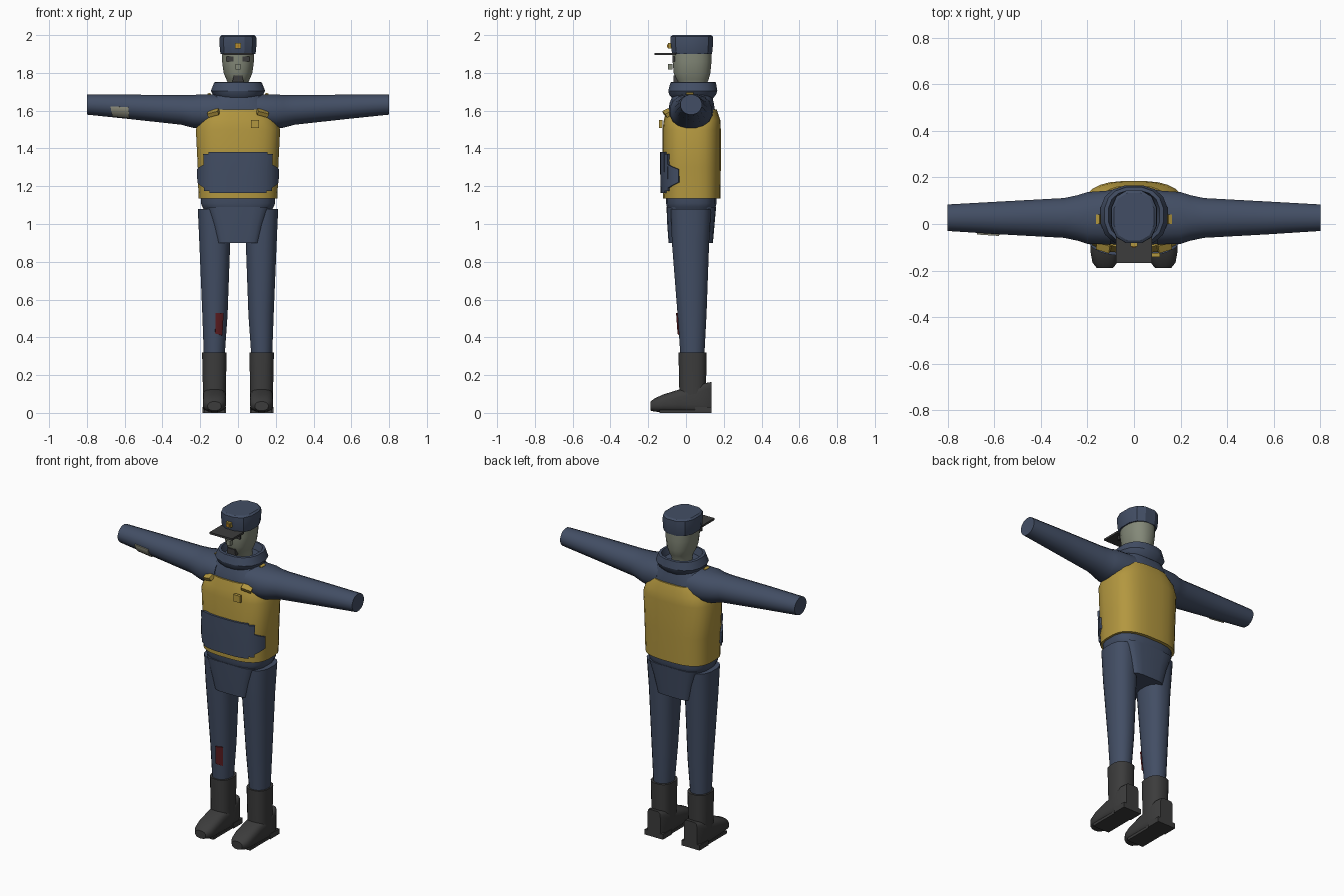
import bpy, bmesh, math
from mathutils import Matrix

if "Cube" in bpy.data.objects:
    bpy.data.objects.remove(bpy.data.objects["Cube"])


def material(name, rgb):
    m = bpy.data.materials.new(name)
    m.diffuse_color = (*rgb, 1)
    m.use_nodes = True
    m.node_tree.nodes["Principled BSDF"].inputs["Base Color"].default_value = m.diffuse_color
    return m


BLUE = material("uniform blue", (0.055, 0.076, 0.128))
YELLOW = material("vest yellow", (0.45, 0.31, 0.05))
DARK = material("boot grey", (0.045, 0.045, 0.045))
SKIN = material("pale skin", (0.23, 0.25, 0.19))
PATCH = material("patch grey", (0.29, 0.29, 0.22))
RED = material("dark red", (0.11, 0.012, 0.015))
ORANGE = material("badge orange", (0.50, 0.22, 0.015))


def finish(name, bm, mat, angle=35):
    bmesh.ops.recalc_face_normals(bm, faces=bm.faces)
    me = bpy.data.meshes.new(name)
    bm.to_mesh(me)
    bm.free()
    me.materials.append(mat)
    me.shade_smooth()
    me.set_sharp_from_angle(angle=math.radians(angle))
    ob = bpy.data.objects.new(name, me)
    bpy.context.collection.objects.link(ob)
    return ob


def point(ring, t, axis, grow=0.0):
    """Point at angle t on a rounded section (pos, centre a, centre b, radius a, radius b, exponent)."""
    p, ca, cb, ra, rb, e = ring
    c, s = math.cos(t), math.sin(t)
    a = ca + (ra + grow) * math.copysign(abs(c) ** (2 / e), c)
    b = cb + (rb + grow) * math.copysign(abs(s) ** (2 / e), s)
    return {"z": (a, b, p), "x": (p, a, b), "y": (a, p, b)}[axis]


def loft(name, rings, mat, axis="z", n=16, angle=35):
    bm = bmesh.new()
    loops = [[bm.verts.new(point(r, 2 * math.pi * (i + 0.5) / n, axis)) for i in range(n)]
             for r in rings]
    for lo, hi in zip(loops, loops[1:]):
        for i in range(n):
            bm.faces.new((lo[i], lo[(i + 1) % n], hi[(i + 1) % n], hi[i]))
    bm.faces.new(loops[0][::-1])
    bm.faces.new(loops[-1])
    return finish(name, bm, mat, angle)


def section(rings, p):
    """Section of a loft interpolated at position p."""
    rs = sorted(rings)
    for a, b in zip(rs, rs[1:]):
        if a[0] <= p <= b[0]:
            k = (p - a[0]) / (b[0] - a[0])
            return tuple(u + (v - u) * k for u, v in zip(a, b))
    return rs[0] if p < rs[0][0] else rs[-1]


def wrap(name, rings, mat, axis, angles, span0, span1, grow=0.006, cols=12):
    """Thin plate lying on a loft; its span along the axis goes from span0 to span1."""
    bm = bmesh.new()
    rows, grid = 5, {}
    for side in (0, 1):
        for i in range(cols + 1):
            k = i / cols
            t = math.radians(angles[0] + (angles[1] - angles[0]) * k)
            lo = span0[0] + (span1[0] - span0[0]) * k
            hi = span0[1] + (span1[1] - span0[1]) * k
            for j in range(rows + 1):
                r = section(rings, lo + (hi - lo) * j / rows)
                grid[side, i, j] = bm.verts.new(point(r, t, axis, grow if side else -0.003))
    for side in (0, 1):
        for i in range(cols):
            for j in range(rows):
                bm.faces.new([grid[side, i + a, j + b] for a, b in ((0, 0), (1, 0), (1, 1), (0, 1))])
    edge = ([(i, 0) for i in range(cols)] + [(cols, j) for j in range(rows)]
            + [(i, rows) for i in range(cols, 0, -1)] + [(0, j) for j in range(rows, 0, -1)])
    for a, b in zip(edge, edge[1:] + edge[:1]):
        bm.faces.new((grid[0, *a], grid[0, *b], grid[1, *b], grid[1, *a]))
    return finish(name, bm, mat)


def box(name, loc, size, mat, rot=(0, 0, 0), taper=1.0):
    bm = bmesh.new()
    bmesh.ops.create_cube(bm, size=1, matrix=Matrix.Diagonal((*size, 1)))
    for v in bm.verts:
        if v.co.z > 0:
            v.co.x *= taper
    ob = finish(name, bm, mat, 30)
    ob.location, ob.rotation_euler = loc, rot
    return ob


# Torso, waist and hips
loft("jacket_yoke", [(1.45, 0, .03, .19, .12, 3), (1.58, 0, .03, .195, .128, 3),
                     (1.64, 0, .03, .17, .118, 2.6), (1.70, 0, .035, .12, .10, 2.3)], BLUE, n=20)
loft("waist", [(1.06, 0, .028, .17, .12, 3), (1.09, 0, .028, .19, .13, 3), (1.11, 0, .028, .198, .135, 3),
               (1.16, 0, .028, .198, .135, 3)], BLUE, n=20)
loft("hips", [(.90, 0, .025, .115, .118, 5), (1.0, 0, .026, .14, .126, 5),
              (1.09, 0, .028, .172, .132, 5)], BLUE, n=20)

# Vest with belly pouch
vest = [(1.135, 0, .03, .21, .152, 2.9), (1.30, 0, .03, .214, .155, 2.9), (1.50, 0, .03, .224, .155, 2.9),
        (1.55, 0, .032, .205, .15, 2.9), (1.605, 0, .03, .155, .134, 3)]
loft("vest", vest, YELLOW, n=28)
wrap("belly_pouch", vest, BLUE, "z", (-137, -43), (1.175, 1.37), (1.175, 1.37), .011, 24)
wrap("belly_pouch_middle", vest, BLUE, "z", (-125, -55), (1.165, 1.38), (1.165, 1.38), .012, 20)
for s in (1, -1):
    wrap("pouch_tab", vest, BLUE, "z", (-90 + s * 46, -90 + s * 73), (1.19, 1.315), (1.22, 1.29), .01)
    box("vest_strap", (s * .13, -.098, 1.588), (.06, .035, .022), YELLOW, (.5, s * .25, s * .3))
    box("shoulder_loop", (s * .152, .02, 1.686), (.016, .04, .014), YELLOW, (0, s * .4, 0))
box("chest_badge", (.09, -.133, 1.53), (.044, .018, .042), YELLOW)

# Collar: open ring with a hollow for the neck
loft("collar", [(1.665, 0, .035, .115, .11, 2.3), (1.685, 0, .035, .135, .126, 2.4),
                (1.705, 0, .036, .146, .132, 2.4), (1.75, 0, .038, .128, .122, 2.4),
                (1.752, 0, .038, .112, .108, 2.4), (1.71, 0, .038, .10, .097, 2.4)], BLUE, n=16, angle=28)

# Head and face
loft("head", [(1.68, 0, .045, .055, .06, 2.2), (1.735, 0, .035, .05, .07, 2.2), (1.765, 0, .033, .062, .088, 2.3),
              (1.80, 0, .032, .077, .098, 2.3), (1.86, 0, .032, .085, .104, 2.3),
              (1.92, 0, .032, .086, .104, 2.3)], SKIN, n=20, angle=50)
for s in (1, -1):
    box("eye", (s * .043, -.064, 1.873), (.038, .014, .026), DARK)
box("nose", (0, -.083, 1.832), (.026, .025, .03), SKIN)
box("mouth", (0, -.055, 1.768), (.06, .024, .036), DARK, (0, 0, 0), .8)

# Cap with visor and badge
loft("cap", [(1.90, 0, .032, .094, .108, 2.5), (1.915, 0, .032, .098, .111, 2.5), (1.965, 0, .031, .101, .116, 2.5),
             (1.992, 0, .031, .099, .115, 2.5), (2.0, 0, .031, .088, .104, 2.5)], BLUE, n=12, angle=25)
box("cap_visor", (0, -.11, 1.9), (.154, .115, .012), DARK)
box("cap_badge", (0, -.087, 1.943), (.032, .018, .03), YELLOW)
box("cap_badge_centre", (0, -.097, 1.943), (.016, .006, .016), ORANGE)

# Arms, legs and boots on both sides
for s, side in ((1, "left"), (-1, "right")):
    arm = [(s * .10, .028, 1.598, .118, .09, 2.3), (s * .20, .026, 1.596, .113, .092, 2.2),
           (s * .24, .026, 1.596, .100, .088, 2.1), (s * .30, .026, 1.604, .087, .08, 2),
           (s * .57, .026, 1.620, .072, .066, 2), (s * .80, .027, 1.632, .058, .054, 2)]
    loft(side + "_arm", arm, BLUE, "x", 16)

    leg = [(.28, s * .126, .034, .055, .063, 2.1), (.52, s * .122, .032, .068, .078, 2.2),
           (.90, s * .123, .024, .083, .100, 2.4), (1.08, s * .122, .026, .092, .108, 2.6)]
    loft(side + "_leg", leg, BLUE, n=16)

    loft(side + "_boot_shaft", [(.08, s * .125, .035, .062, .070, 2.6), (.14, s * .125, .035, .062, .072, 2.6),
                                (.32, s * .125, .035, .066, .076, 2.6)], DARK, n=16)
    loft(side + "_boot_foot", [(.135, s * .125, .083, .044, .081, 7), (.10, s * .125, .082, .060, .076, 6),
                               (.04, s * .125, .069, .062, .066, 4), (-.04, s * .125, .063, .062, .060, 3.2),
                               (-.12, s * .125, .051, .062, .047, 2.8), (-.165, s * .125, .042, .054, .036, 2.5),
                               (-.188, s * .125, .036, .036, .024, 2.3)], DARK, "y", 20, 40)
    box(side + "_boot_heel", (s * .125, .091, .016), (.124, .088, .032), DARK)
    box(side + "_boot_sole", (s * .125, -.03, .008), (.112, .22, .016), DARK)

    if s < 0:  # Cloth patches on the right limbs
        wrap("sleeve_patch", arm, PATCH, "x", (182, 238), (-.675, -.58), (-.665, -.575))
        wrap("knee_patch", leg, RED, "z", (-88, -54), (.42, .53), (.41, .53))
